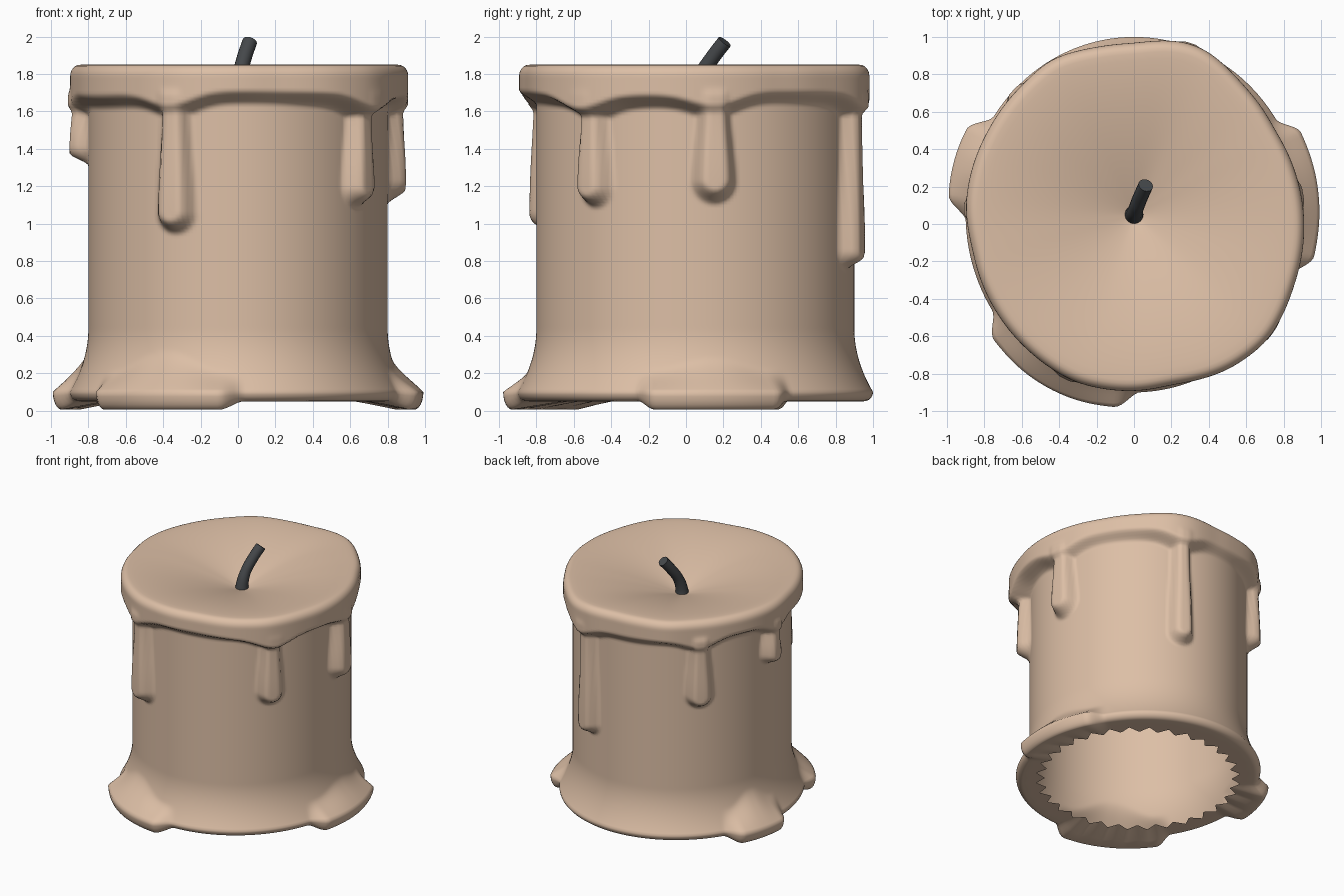
import bpy, bmesh
from math import sin, cos, pi, radians, degrees, sqrt, hypot, exp

if "Cube" in bpy.data.objects:
    bpy.data.objects.remove(bpy.data.objects["Cube"])

SEG = 288          # columns around the candle
CY = 0.05          # body axis in y
TEETH = 32


def material(name, col):
    m = bpy.data.materials.new(name)
    m.diffuse_color = (*col, 1)
    m.use_nodes = True
    m.node_tree.nodes["Principled BSDF"].inputs["Base Color"].default_value = m.diffuse_color
    return m


def step(a, b, x):
    t = min(1, max(0, (x - a) / (b - a)))
    return t * t * (3 - 2 * t)


def wrap(d):
    return (d + 180) % 360 - 180


# Rim outline: (angle, radius) around the axis
RIM = [(4, .903), (13, .893), (31, .878), (51, .908), (67, .962), (75, .96), (90, .915),
       (103, .917), (118, .94), (131, .914), (150, .90), (177, .90), (192, .882), (214, .90),
       (232, .92), (251, .948), (270, .943), (283, .93), (301, .968), (317, .98), (336, .935)]
# Drips: angle, lowest z, half width, thickness
DRIPS = [(-113, .95, .105, .10), (-40, 1.09, .10, .095), (7, 1.11, .115, .10),
         (72, .76, .09, .095), (134, 1.11, .10, .10), (178, 1.32, .085, .10)]
# Wax puddles at the foot: start angle, end angle, extra radius, shoulder z, peak z
PUDDLES = [(-21, 34, .10, .21, .27), (145, 182, .105, .24, .34), (214, 272, .10, .20, .31)]


def rim_raw(a):
    pts = [(RIM[-1][0] - 360, RIM[-1][1])] + RIM + [(RIM[0][0] + 360, RIM[0][1])]
    for (a0, r0), (a1, r1) in zip(pts, pts[1:]):
        if a0 <= a <= a1:
            return r0 + (r1 - r0) * (a - a0) / (a1 - a0)


angles = [360 * i / SEG for i in range(SEG)]
rim = [rim_raw(a) for a in angles]
for _ in range(14):
    rim = [(rim[i - 1] + 2 * rim[i] + rim[(i + 1) % SEG]) / 4 for i in range(SEG)]


def body(a):
    t = radians(a)
    return .8 * .85 / sqrt((.85 * cos(t)) ** 2 + (.8 * sin(t)) ** 2)


def drip_bulge(a, z):
    out = 0
    for da, zb, w, h in DRIPS:
        s = radians(wrap(a - da)) * .85
        k = step(1.65, zb + .1, z)                 # fatter towards the tip
        ww = w * (.78 + .3 * k)
        dz = max(0, zb + ww - z)
        d = hypot(s, dz)
        out = max(out, h * (.85 + .15 * k) * step(1.12 * ww, .4 * ww, d))
    return out * step(1.78, 1.68, z)


def rim_bulge(i, z):
    a = angles[i]
    low = 1.655 + .012 * sin(radians(3 * a))
    for da, zb, w, h in DRIPS:                     # fillets where drips leave the rim
        s = radians(wrap(a - da)) * .85
        low -= .07 * exp(-(s / (1.5 * w)) ** 2)
    return (rim[i] - body(a)) * step(low - .035, low + .05, z)


def puddle_mask(a, p):
    mid, half = (p[0] + p[1]) / 2, (p[1] - p[0]) / 2
    d = abs(wrap(a - mid))
    return step(half, half - 8, d), d / half


def puddle_bulge(a, z):
    out = 0
    for p in PUDDLES:
        m, u = puddle_mask(a, p)
        top = p[3] + (p[4] - p[3]) * step(.75, .05, u)
        out += p[2] * m * step(top + .02, .06, z)
    return out


def foot_z(a):
    return .05 - .045 * max(puddle_mask(a, p)[0] for p in PUDDLES)


def wall(i, z):
    a = angles[i]
    flare = .1 * min(1, max(0, (.44 - z) / .34)) ** 2
    upper = (rim_bulge(i, z) ** 4 + drip_bulge(a, z) ** 4) ** .25
    return body(a) + upper + flare + puddle_bulge(a, z)


# Candle wax: each row is a function column -> (radius, z)
rows = []
for k in range(1, 25):                             # melted dish
    u = k / 24
    rows.append(lambda i, u=u: ((rim[i] - .06) * u, 1.85 - .19 * (1 - u) ** 1.6))
for k in range(1, 7):                              # rounded lip
    t = k / 6 * pi / 2
    rows.append(lambda i, t=t: (wall(i, 1.79) - .055 * (1 - sin(t)), 1.79 + .06 * cos(t)))
for k in range(1, 111):                            # side wall
    z = 1.79 + (.10 - 1.79) * k / 110
    rows.append(lambda i, z=z: (wall(i, z), z))
for k in range(1, 7):                              # rounded foot
    u = sin(k / 6 * pi / 2)
    rows.append(lambda i, u=u: (wall(i, .10) - .05 * (1 - sqrt(max(0, 1 - u * u))),
                                .10 + (foot_z(angles[i]) - .10) * u))


def underside(i, u):
    tooth = abs((i * TEETH / SEG) % 1 * 2 - 1)
    r_out, r_in = wall(i, .10) - .05, .70 + .07 * tooth
    z0 = foot_z(angles[i])
    return r_out + (r_in - r_out) * u, z0 + (.05 - z0) * u


for k in range(1, 4):                              # ragged open underside
    rows.append(lambda i, u=k / 3: underside(i, u))

bm = bmesh.new()
centre = bm.verts.new((0, CY, 1.66))
grid = []
for f in rows:
    ring = []
    for i, a in enumerate(angles):
        r, z = f(i)
        ring.append(bm.verts.new((r * cos(radians(a)), CY + r * sin(radians(a)), z)))
    grid.append(ring)
for i in range(SEG):
    n = (i + 1) % SEG
    bm.faces.new((centre, grid[0][i], grid[0][n]))
    for up, dn in zip(grid, grid[1:]):
        bm.faces.new((up[i], dn[i], dn[n], up[n]))
for face in bm.faces:
    face.smooth = True
me = bpy.data.meshes.new("candle_wax")
bm.to_mesh(me)
bm.free()
me.materials.append(material("wax", (.72, .52, .38)))
bpy.context.collection.objects.link(bpy.data.objects.new("candle_wax", me))

# Wick: bent tapered tube
cu = bpy.data.curves.new("wick_path", 'CURVE')
cu.dimensions = '3D'
cu.bevel_depth = .04
cu.bevel_resolution = 6
cu.resolution_u = 8
cu.use_fill_caps = True
sp = cu.splines.new('BEZIER')
path = [(0, .05, 1.62, 1.4), (.002, .055, 1.71, 1.15), (.012, .085, 1.80, 1),
        (.033, .14, 1.885, 1), (.063, .207, 1.973, 1)]
sp.bezier_points.add(len(path) - 1)
for bp, (x, y, z, r) in zip(sp.bezier_points, path):
    bp.co = (x, y, z)
    bp.radius = r
    bp.handle_left_type = bp.handle_right_type = 'AUTO'
wick = bpy.data.objects.new("wick", cu)
bpy.context.collection.objects.link(wick)
bpy.context.view_layer.objects.active = wick
wick.select_set(True)
bpy.ops.object.convert(target='MESH')
wick = bpy.context.object
wick.name = "wick"
wick.data.materials.clear()
wick.data.materials.append(material("charred_wick", (.06, .065, .07)))
bpy.ops.object.shade_smooth_by_angle(angle=radians(40))
